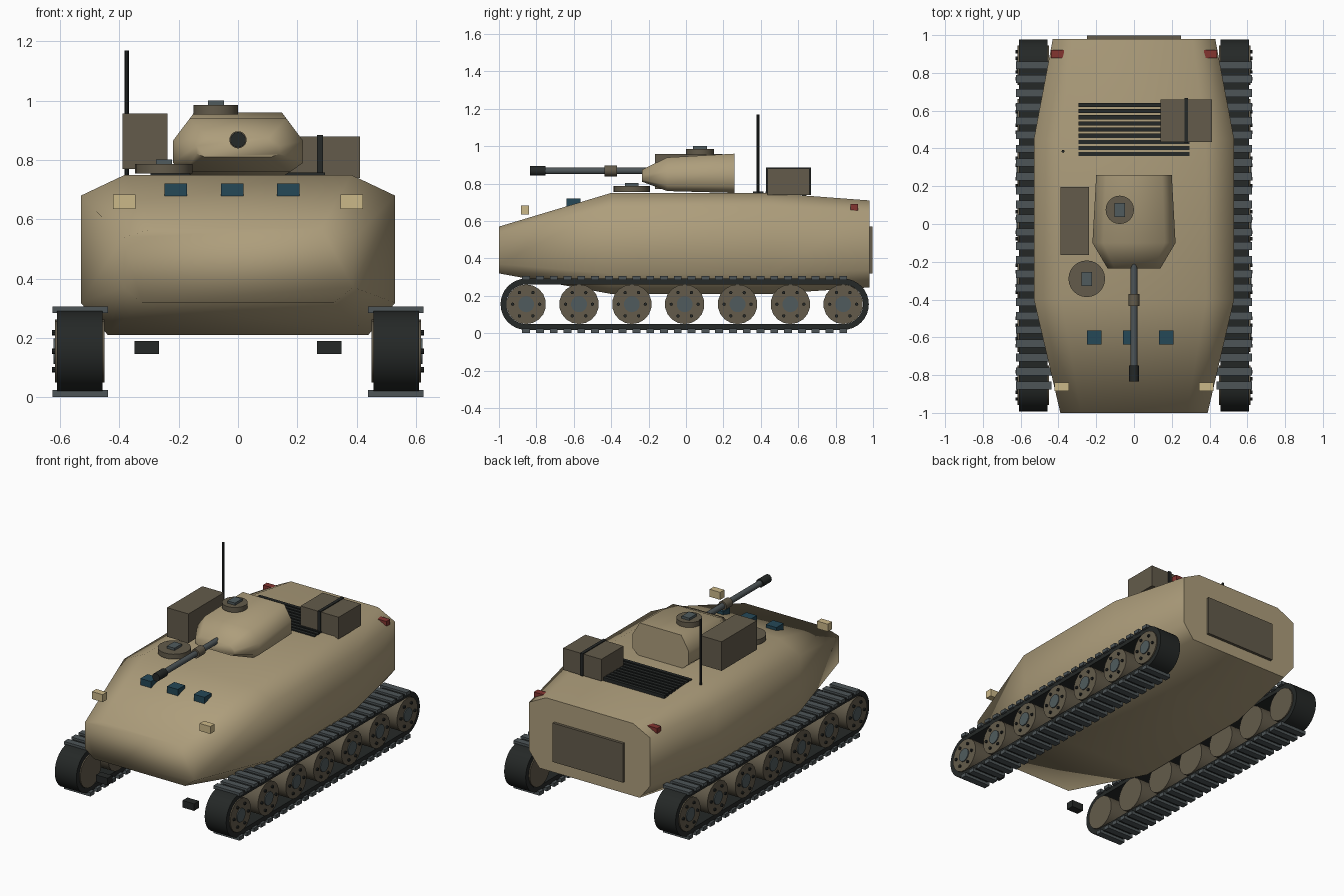
import bpy, bmesh, math
from mathutils import Matrix, Vector

if "Cube" in bpy.data.objects:
    bpy.data.objects.remove(bpy.data.objects["Cube"])


def material(name, r, g, b):
    m = bpy.data.materials.new(name)
    m.diffuse_color = (r, g, b, 1)
    m.use_nodes = True
    m.node_tree.nodes["Principled BSDF"].inputs["Base Color"].default_value = m.diffuse_color
    return m


TAN = material("tan_paint", .42, .34, .2)
OLIVE = material("olive", .125, .105, .07)
BLACK = material("black_rubber", .018, .021, .02)
GREY = material("dark_steel", .075, .09, .095)
HUB = material("hub_steel", .08, .105, .11)
TEAL = material("glass", .018, .065, .095)
CREAM = material("lamp", .6, .48, .25)
RED = material("tail_lamp", .23, .035, .03)


def finish(name, bm, mat, angle=None):
    bmesh.ops.recalc_face_normals(bm, faces=bm.faces[:])
    me = bpy.data.meshes.new(name)
    bm.to_mesh(me)
    bm.free()
    ob = bpy.data.objects.new(name, me)
    bpy.context.collection.objects.link(ob)
    me.materials.append(mat)
    if angle:
        bpy.ops.object.select_all(action='DESELECT')
        ob.select_set(True)
        bpy.context.view_layer.objects.active = ob
        bpy.ops.object.shade_smooth_by_angle(angle=math.radians(angle))
    return ob


def add_box(bm, lo, hi):
    c = [(a + b) / 2 for a, b in zip(lo, hi)]
    s = [b - a for a, b in zip(lo, hi)]
    bmesh.ops.create_cube(bm, size=1, matrix=Matrix.Translation(c) @ Matrix.Diagonal((*s, 1)))


def boxes(name, mat, *pairs):
    bm = bmesh.new()
    for lo, hi in pairs:
        add_box(bm, lo, hi)
    return finish(name, bm, mat)


def add_cyl(bm, p, q, r, n):
    p, q = Vector(p), Vector(q)
    rot = (q - p).to_track_quat('Z', 'Y').to_matrix().to_4x4()
    bmesh.ops.create_cone(bm, cap_ends=True, segments=n, radius1=r, radius2=r,
                          depth=(q - p).length, matrix=Matrix.Translation((p + q) / 2) @ rot)


def cylinder(name, mat, p, q, r, n=20):
    bm = bmesh.new()
    add_cyl(bm, p, q, r, n)
    return finish(name, bm, mat, 35)


def loft(name, sections, top, bottom, top_cut, low_cut, angle):
    """Skin chamfered cross-sections given as (y, half width, z low, z high)."""
    bm = bmesh.new()
    rings = []
    for y, w, lo, hi in sections:
        h = hi - lo
        half = [(w * bottom, lo), (w, lo + h * low_cut), (w, hi - h * top_cut), (w * top, hi)]
        pts = half + [(-x, z) for x, z in reversed(half)]
        rings.append([bm.verts.new((x, y, z)) for x, z in pts])
    for a, b in zip(rings, rings[1:]):
        for i in range(8):
            j = (i + 1) % 8
            bm.faces.new((a[i], a[j], b[j], b[i]))
    bm.faces.new(rings[0])
    bm.faces.new(rings[-1])
    return finish(name, bm, TAN, angle)


# Hull and turret
loft("hull", [(-1, .39, .32, .57), (-.4, .53, .21, .75), (.45, .53, .21, .75), (.98, .43, .245, .71)],
     .72, .83, .13, .2, 78)
loft("turret", [(-.235, .14, .81, .875), (-.1, .22, .76, .94), (.26, .2, .75, .96)],
     .74, .8, .42, .17, 60)

# Main gun
cylinder("gun_barrel", GREY, (0, -.2, .868), (0, -.76, .868), .018)
cylinder("gun_collar", OLIVE, (0, -.435, .868), (0, -.37, .868), .029)
cylinder("gun_muzzle", BLACK, (0, -.835, .868), (0, -.75, .868), .026)

# Hatches with periscopes
for name, x, y, z, r in (("turret", -.075, .075, .953, .075), ("driver", -.25, -.29, .755, .097)):
    cylinder(name + "_hatch", OLIVE, (x, y, z), (x, y, z + .032), r, 24)
    boxes(name + "_periscope", HUB, ((x - .027, y - .037, z + .03), (x + .027, y + .037, z + .047)))

# Stowage, strap, rear door, antenna
boxes("side_stowage_box", OLIVE, ((-.39, -.165, .77), (-.237, .195, .957)))
boxes("rear_stowage_box", OLIVE, ((.14, .435, .74), (.412, .66, .88)))
boxes("stowage_strap", BLACK, ((.267, .428, .74), (.287, .668, .885)))
boxes("rear_door", OLIVE, ((-.25, .97, .32), (.25, .998, .57)))
cylinder("antenna", BLACK, (-.375, .385, .74), (-.375, .385, 1.17), .008, 10)

# Engine grille slats
boxes("engine_grille", BLACK, *[((-.295, y - .011, .73), (.293, y + .011, .757))
                                for y in [.37 + i * .0325 for i in range(9)]])

# Vision blocks, lamps, tow hooks
boxes("vision_blocks", TEAL, *[((x - .038, -.638, .675), (x + .038, -.565, .72)) for x in (-.21, -.02, .17)])
boxes("headlights", CREAM, *[((x - .038, -.883, .635), (x + .038, -.84, .683)) for x in (-.383, .383)])
boxes("tail_lights", RED, *[((x - .034, .88, .655), (x + .034, .92, .69)) for x in (-.405, .405)])
boxes("tow_hooks", BLACK, *[((x - .041, -.945, .145), (x + .041, -.895, .19)) for x in (-.308, .308)])

# Running gear
MID, AXLE, SPACING = -.007, .155, .2825
HALF = 3 * SPACING


def track_band(name, side):
    def loop(r):
        pts = []
        for end, start in ((1, -90), (-1, 90)):
            for i in range(17):
                a = math.radians(start + i * 180 / 16)
                pts.append((MID + end * HALF + r * math.cos(a), AXLE + r * math.sin(a)))
        return pts
    bm = bmesh.new()
    rings = [[bm.verts.new((side * x, y, z)) for y, z in loop(r)]
             for x, r in ((.457, .137), (.61, .137), (.61, .106), (.457, .106))]
    n = len(rings[0])
    for k in range(4):
        a, b = rings[k], rings[(k + 1) % 4]
        for i in range(n):
            j = (i + 1) % n
            bm.faces.new((a[i], a[j], b[j], b[i]))
    return finish(name, bm, BLACK, 35)


for side, label in ((-1, "left"), (1, "right")):
    track_band(label + "_track_band", side)

    # Track pads along both straight runs
    pads = []
    x0, x1 = sorted((side * .438, side * .625))
    for i in range(24):
        y = MID - HALF + i * 2 * HALF / 23
        for z0, z1 in ((0, .024), (.284, .305)):
            pads.append(((x0, y - .021, z0), (x1, y + .021, z1)))
    boxes(label + "_track_pads", GREY, *pads)

    # Road wheels, hubs and bolts
    wheels, hubs, bolts = bmesh.new(), bmesh.new(), bmesh.new()
    for i in range(-3, 4):
        y = MID + i * SPACING
        add_cyl(wheels, (side * .45, y, AXLE), (side * .617, y, AXLE), .106, 18)
        add_cyl(hubs, (side * .6, y, AXLE), (side * .623, y, AXLE), .043, 14)
        for k in range(6):
            a = k * math.pi / 3
            by, bz = y + .072 * math.cos(a), AXLE + .072 * math.sin(a)
            add_cyl(bolts, (side * .6, by, bz), (side * .627, by, bz), .009, 8)
    finish(label + "_road_wheels", wheels, OLIVE, 30)
    finish(label + "_wheel_hubs", hubs, HUB, 30)
    finish(label + "_wheel_bolts", bolts, BLACK, 30)
